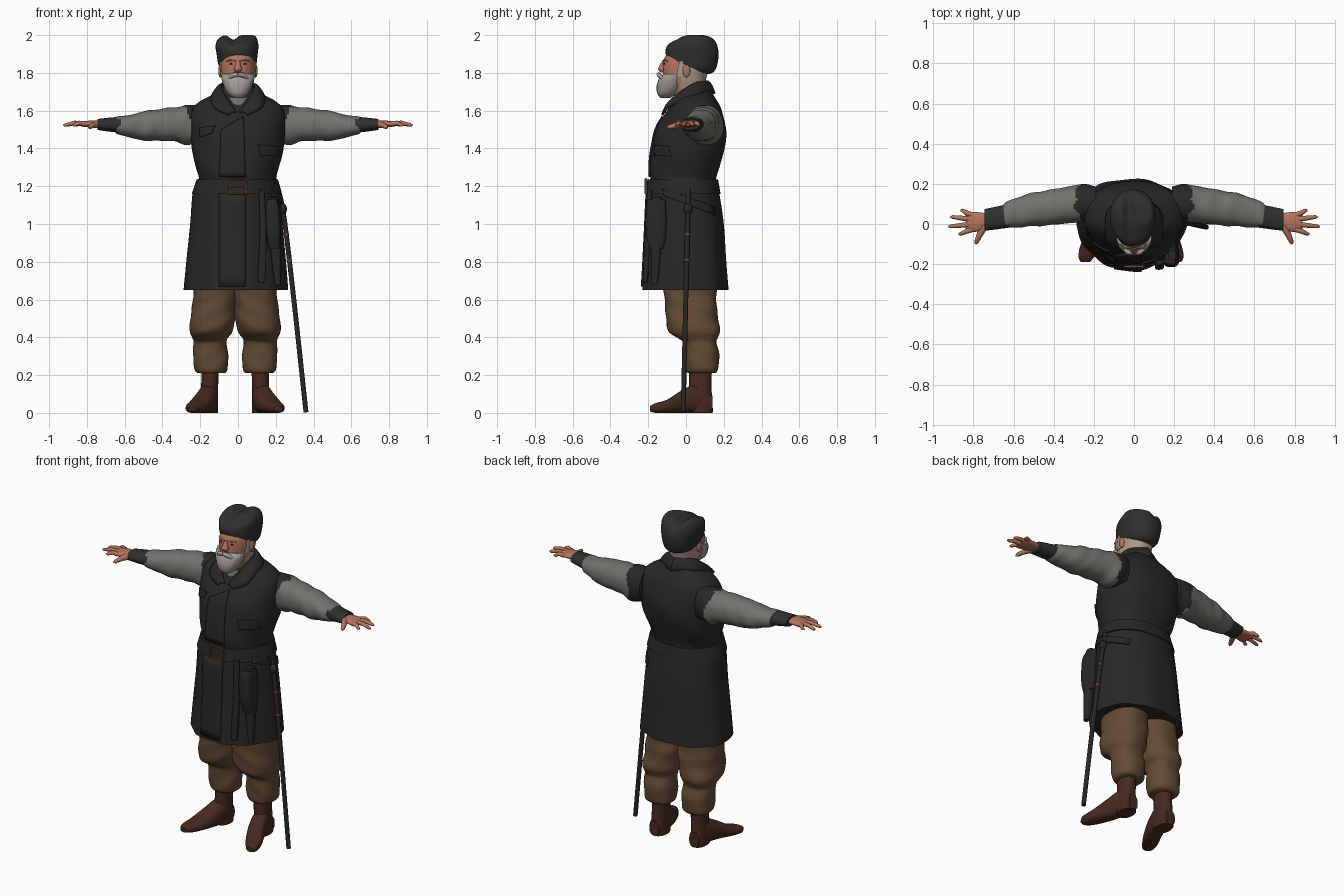
import bpy, bmesh, math
from math import sin, cos, pi, radians, exp
from mathutils import Vector
from mathutils.bvhtree import BVHTree

if "Cube" in bpy.data.objects:
    bpy.data.objects.remove(bpy.data.objects["Cube"])


def material(name, *rgb):
    m = bpy.data.materials.new(name)
    m.use_nodes = True
    m.diffuse_color = (*rgb, 1)
    m.node_tree.nodes["Principled BSDF"].inputs["Base Color"].default_value = (*rgb, 1)
    return m


COAT = material("charcoal coat", .021, .021, .021)
HAT = material("black wool", .028, .029, .029)
SLEEVE = material("grey sleeve", .165, .17, .145)
TROUSERS = material("brown trousers", .125, .07, .036)
BOOT = material("dark boot leather", .06, .023, .014)
SKIN = material("skin", .46, .18, .115)
BEARD = material("grey beard", .36, .34, .32)
HAIR = material("pale cropped hair", .42, .32, .27)
STRAP = material("dark strap", .022, .02, .018)
BRASS = material("old brass", .13, .075, .035)


def finish(name, mesh, mats, mirror=None, rule=None, angle=45):
    """Link a mesh; mirror is the x position of its mirror plane."""
    for m in mats:
        mesh.materials.append(m)
    for p in mesh.polygons:
        p.use_smooth = True
        p.material_index = rule(p.center) if rule else 0
    mesh.set_sharp_from_angle(angle=radians(angle))
    ob = bpy.data.objects.new(name, mesh)
    bpy.context.collection.objects.link(ob)
    if mirror is not None:
        ob.location.x = mirror
        mod = ob.modifiers.new("Mirror", 'MIRROR')
        mod.use_mirror_merge = False
    return ob


def from_bmesh(name, bm, mats, **kw):
    bmesh.ops.recalc_face_normals(bm, faces=bm.faces)
    mesh = bpy.data.meshes.new(name)
    bm.to_mesh(mesh)
    bm.free()
    return finish(name, mesh, mats, **kw)


def spline(rows, steps):
    """Catmull-Rom interpolation of equal-length tuples."""
    out = []
    for i in range(len(rows) - 1):
        a, b, c, d = (rows[min(max(k, 0), len(rows) - 1)] for k in range(i - 1, i + 3))
        for s in range(steps):
            t = s / steps
            out.append([q + t * (r - p + t * (2*p - 5*q + 4*r - s_ + t * (3*(q - r) + s_ - p))) / 2
                        for p, q, r, s_ in zip(a, b, c, d)])
    return out + [list(rows[-1])]


def loft(name, rings, *mats, axis='z', n=40, power=2.2, steps=5, fold=None, warp=None, **kw):
    """Skin superellipse rings (position, low a, high a, low b, high b) along an axis."""
    bm = bmesh.new()
    loops = []
    for t, a0, a1, b0, b1 in spline(rings, steps):
        loop = []
        for i in range(n):
            ang = 2 * pi * i / n
            c, s = cos(ang), sin(ang)
            k = fold(t, ang) if fold else 1
            a = (a0 + a1) / 2 + k * (a1 - a0) / 2 * math.copysign(abs(c) ** (2 / power), c)
            b = (b0 + b1) / 2 + k * (b1 - b0) / 2 * math.copysign(abs(s) ** (2 / power), s)
            co = Vector({'z': (a, b, t), 'x': (t, a, b), 'y': (a, t, b)}[axis])
            loop.append(bm.verts.new(warp(co) if warp else co))
        loops.append(loop)
    for lo, hi in zip(loops, loops[1:]):
        for i in range(n):
            bm.faces.new((lo[i], lo[(i + 1) % n], hi[(i + 1) % n], hi[i]))
    bm.faces.new(loops[0])
    bm.faces.new(loops[-1])
    return from_bmesh(name, bm, mats, **kw)


def sheet(name, rows, mat, thick, **kw):
    """Thickened grid of points."""
    bm = bmesh.new()
    vs = [[bm.verts.new(p) for p in row] for row in rows]
    for r, q in zip(vs, vs[1:]):
        for i in range(len(r) - 1):
            bm.faces.new((r[i], r[i + 1], q[i + 1], q[i]))
    ob = from_bmesh(name, bm, [mat], **kw)
    mod = ob.modifiers.new("Solidify", 'SOLIDIFY')
    mod.thickness, mod.offset = thick, 0
    return ob


def tube(name, pts, mat, sizes, cyclic=False, **kw):
    """Round tapered rod along points."""
    cu = bpy.data.curves.new(name, 'CURVE')
    cu.dimensions, cu.bevel_depth, cu.use_fill_caps = '3D', 1, True
    sp = cu.splines.new('POLY')
    sp.points.add(len(pts) - 1)
    sp.use_cyclic_u = cyclic
    for p, co, r in zip(sp.points, pts, sizes):
        p.co, p.radius = (*co, 1), r
    ob = bpy.data.objects.new(name, cu)
    mesh = bpy.data.meshes.new_from_object(ob)
    bpy.data.objects.remove(ob)
    return finish(name, mesh, [mat], **kw)


def ball(name, co, size, mat, **kw):
    bm = bmesh.new()
    bmesh.ops.create_uvsphere(bm, u_segments=16, v_segments=10, radius=1)
    bmesh.ops.scale(bm, vec=size, verts=bm.verts)
    bmesh.ops.translate(bm, vec=co, verts=bm.verts)
    return from_bmesh(name, bm, [mat], **kw)


# Coat body and skirt, narrower toward the front
def egg(co):
    co.x *= 1 - .8 * max(0, -co.y)
    return co


torso = loft("coat_body", [
    (1.2, -.2, .2, -.18, .155), (1.25, -.208, .203, -.19, .16), (1.31, -.228, .218, -.19, .18),
    (1.4, -.243, .243, -.18, .205), (1.5, -.248, .248, -.16, .212), (1.6, -.243, .243, -.1, .19),
    (1.65, -.2, .2, -.07, .165), (1.69, -.125, .125, -.045, .14), (1.73, -.08, .08, -.02, .115)],
    COAT, n=64, power=2.4, warp=egg, fold=lambda t, a: 1 + .008 * sin(5 * a + 30 * t))
skirt = loft("coat_skirt", [
    (1.24, -.21, .205, -.19, .16), (1.17, -.24, .22, -.205, .175), (1, -.255, .235, -.213, .2),
    (.8, -.277, .252, -.222, .212), (.65, -.292, .262, -.23, .224)],
    COAT, n=80, power=2.3, warp=egg, fold=lambda t, a: 1 + .03 * (1.2 - t) * cos(9 * a))
loft("belt", [(1.16, -.245, .23, -.213, .183), (1.235, -.22, .213, -.202, .17)],
     STRAP, n=64, power=2.35, warp=egg)

# Thin cloth plates laid onto the coat
bpy.context.view_layer.update()
deps = bpy.context.evaluated_depsgraph_get()
trees = [BVHTree.FromObject(ob, deps) for ob in (torso, skirt)]


def plate(name, corners, mat=COAT, side=False, n=10):
    a, b, c, d = (Vector(p) for p in corners)
    ray = Vector((-1, 0, 0)) if side else Vector((0, 1, 0))
    rows = []
    for j in range(n + 1):
        row = []
        for i in range(n + 1):
            u, v = a.lerp(b, i / n).lerp(d.lerp(c, i / n), j / n)
            start = Vector((1, u, v)) if side else Vector((u, -1, v))
            hits = [h for h in (t.ray_cast(start, ray) for t in trees) if h[0]]
            best = min(hits, key=lambda h: h[3])[0] if hits else start + ray * .8
            row.append(best - ray * .004)
        rows.append(row)
    return sheet(name, rows, mat, .009)


plate("front_overlap_upper", [(-.1, 1.25), (.04, 1.25), (.03, 1.57), (-.09, 1.5)])
plate("front_overlap_lower", [(-.1, .67), (.04, .67), (.04, 1.16), (-.1, 1.16)])
plate("left_chest_pocket", [(.12, 1.36), (.21, 1.36), (.205, 1.41), (.11, 1.42)])
plate("right_chest_pocket", [(-.2, 1.46), (-.14, 1.48), (-.12, 1.52), (-.2, 1.51)])
plate("sword_strap", [(-.12, 1.15), (.15, 1.05), (.15, 1.09), (-.12, 1.19)], STRAP, True)

# Turned-down collar
inner = [(0, .115, 1.755), (.085, .04, 1.74), (.06, -.065, 1.665), (.008, -.115, 1.59)]
outer = [(0, .152, 1.69), (.128, .065, 1.688), (.132, -.09, 1.622), (.05, -.125, 1.575)]
edges = [spline(e, 6) for e in (inner, outer)]
sheet("collar", [[Vector(p).lerp(Vector(q), k / 4) + Vector((0, 0, .012 * sin(pi * k / 4)))
                  for p, q in zip(*edges)] for k in range(5)], COAT, .012, mirror=0)
loft("shirt_collar", [(1.57, -.075, .075, -.1, .1), (1.63, -.075, .075, -.082, .1),
                      (1.67, -.074, .074, -.07, .1)], SLEEVE)

# Sleeves with dark shoulder caps, cuffs
loft("sleeves", [
    (.19, .01, .19, 1.43, 1.63), (.27, .01, .197, 1.42, 1.628), (.36, 0, .18, 1.44, 1.615),
    (.48, -.01, .16, 1.44, 1.6), (.56, -.015, .14, 1.455, 1.58), (.63, -.02, .112, 1.473, 1.57),
    (.65, -.015, .1, 1.485, 1.563)], SLEEVE, COAT, axis='x', n=48, steps=8, mirror=0,
    fold=lambda t, a: 1 + .035 * sin(58 * t + 2 * sin(a)) * sin(a + 9 * t),
    rule=lambda c: int(c.x < .245 + .8 * max(0, c.z - 1.565) + .25 * max(0, c.y - .11)
                       + .012 * sin(70 * c.y + 40 * c.z)))
loft("cuffs", [(.62, -.018, .1, 1.483, 1.568), (.68, -.026, .088, 1.489, 1.563),
               (.745, -.034, .074, 1.498, 1.556)], HAT, axis='x', mirror=0)

# Hands
loft("palms", [(.72, -.01, .05, 1.512, 1.545), (.77, -.035, .058, 1.512, 1.548),
               (.82, -.04, .06, 1.515, 1.543), (.84, -.03, .05, 1.52, 1.538)],
     SKIN, axis='x', n=24, mirror=0)
for label, root, tip, x in (("index", -.028, -.05, .875), ("middle", -.002, -.012, .925),
                            ("ring", .024, .035, .915), ("little", .046, .068, .865)):
    tube(label + "_fingers", [(.81, root, 1.53), ((.81 + x) / 2, (root + tip) / 2, 1.535),
                              (x - .01, tip, 1.524), (x, tip, 1.522)],
         SKIN, (.014, .012, .009, .004), mirror=0)
tube("thumbs", [(.745, -.01, 1.528), (.77, -.055, 1.522), (.785, -.09, 1.513), (.79, -.1, 1.51)],
     SKIN, (.02, .015, .011, .004), mirror=0)

# Head with cropped hair at the back
loft("head", [
    (1.6, -.07, .07, -.05, .1), (1.7, -.072, .072, -.07, .1), (1.76, -.085, .085, -.115, .105),
    (1.82, -.092, .092, -.122, .12), (1.87, -.09, .09, -.118, .125), (1.92, -.08, .08, -.09, .12)],
    SKIN, HAIR, rule=lambda c: int(c.z > 1.72 and c.y > -.03))
loft("beard", [
    (1.668, -.025, .025, -.135, -.08), (1.69, -.052, .052, -.152, -.05),
    (1.73, -.075, .075, -.156, -.01), (1.77, -.087, .087, -.143, -.005),
    (1.795, -.088, .088, -.12, -.01)],
    BEARD, fold=lambda t, a: 1 + .012 * sin(14 * a))
loft("sideburns", [(1.78, .075, .093, -.05, -.01), (1.86, .08, .095, -.035, -.01)],
     BEARD, n=16, mirror=0)
loft("nose", [(1.865, -.011, .011, -.126, -.1), (1.84, -.015, .015, -.14, -.1),
              (1.82, -.021, .021, -.148, -.1), (1.803, -.014, .014, -.134, -.1)], SKIN, n=16)
tube("moustache", [(0, -.145, 1.793), (.03, -.141, 1.787), (.055, -.122, 1.768)], BEARD,
     (.011, .013, .006), mirror=0)
tube("eyebrows", [(.015, -.121, 1.864), (.04, -.115, 1.869), (.062, -.098, 1.862)], BEARD,
     (.003, .005, .003), mirror=0)
ball("eyes", (.035, -.113, 1.848), (.011, .006, .004), BOOT, mirror=0)
ball("ears", (.093, .003, 1.81), (.011, .02, .034), SKIN, mirror=0)


# Tilted wool hat with a lengthwise dent
def hat_shape(co):
    co.z += .45 * (.025 - co.y) * min(1, max(0, (1.98 - co.z) / .15))
    co.z -= .026 * exp(-((co.x + .025) / .025) ** 2) * max(0, (co.z - 1.9) / .1)
    return co


loft("hat", [
    (1.83, -.098, .094, -.103, .11), (1.855, -.106, .099, -.108, .15),
    (1.9, -.113, .104, -.107, .17), (1.945, -.119, .108, -.09, .17),
    (1.98, -.105, .1, -.045, .148), (1.999, -.07, .08, 0, .1), (2, -.005, .005, .04, .06)],
    HAT, n=56, steps=6, warp=hat_shape, angle=60)

# Bloused trousers
loft("trousers", [
    (.72, -.015, .215, -.12, .16), (.6, -.012, .225, -.115, .162), (.5, -.002, .235, -.105, .17),
    (.43, .018, .242, -.09, .178), (.395, .04, .228, -.045, .17), (.37, .043, .22, -.015, .163),
    (.3, .037, .222, -.005, .176), (.23, .042, .216, 0, .168), (.21, .055, .2, .01, .155)],
    TROUSERS, power=2.4, mirror=-.015,
    fold=lambda t, a: 1 + .032 * sin(45 * t + 2 * cos(a)) * sin(2 * a + 12 * t))

# Boots with out-turned toes
loft("boot_shafts", [(.25, .085, .178, .015, .138), (.14, .09, .18, .015, .135),
                     (.02, .09, .185, .01, .142), (0, .09, .18, .015, .14)], BOOT, mirror=-.015)
loft("boot_feet", [
    (.14, .105, .17, 0, .09), (.06, .09, .19, 0, .15), (-.02, .105, .215, 0, .12),
    (-.1, .14, .25, 0, .07), (-.16, .18, .262, 0, .052), (-.19, .205, .25, .008, .036)],
    BOOT, axis='y', power=2.5, mirror=-.015)

# Belt buckle
w, h, y = .046, .038, -.212
tube("buckle", [(-w, y, 1.2 - h), (w, y, 1.2 - h), (w, y, 1.2 + h), (-w, y, 1.2 + h)],
     BRASS, [.007] * 4, cyclic=True)
tube("buckle_pin", [(-w, y, 1.2), (w, y, 1.2)], BRASS, [.004] * 2)

# Sword hanging at the left hip, with bands
path = spline([(.2, .015, 1.23), (.24, .01, 1.06), (.29, 0, .65), (.36, -.015, .003)], 6)
tube("sword", path, STRAP, [.013] * len(path))
ball("sword_guard", (.237, .01, 1.08), (.022, .024, .03), STRAP)
for i in (8, 10):
    p, q = Vector(path[i]), Vector(path[i + 1])
    tube("scabbard_band", [p, p.lerp(q, .15)], BRASS, [.015] * 2)

# Pouch and hanging straps
loft("pouch", [(1.13, .155, .205, -.2, -.11), (1.08, .145, .22, -.212, -.105),
               (.95, .15, .225, -.212, -.105), (.87, .165, .22, -.195, -.12)], STRAP, power=4, n=32)
loft("hanging_strap", [(1.18, .11, .14, -.205, -.18), (.95, .115, .15, -.218, -.19),
                       (.72, .105, .145, -.228, -.2), (.69, .12, .13, -.225, -.205)],
     STRAP, power=4, n=16)
loft("hanging_sheath", [(1.14, .17, .21, -.18, -.13), (.9, .17, .225, -.185, -.13),
                        (.68, .195, .225, -.185, -.15)], STRAP, power=3, n=20)
